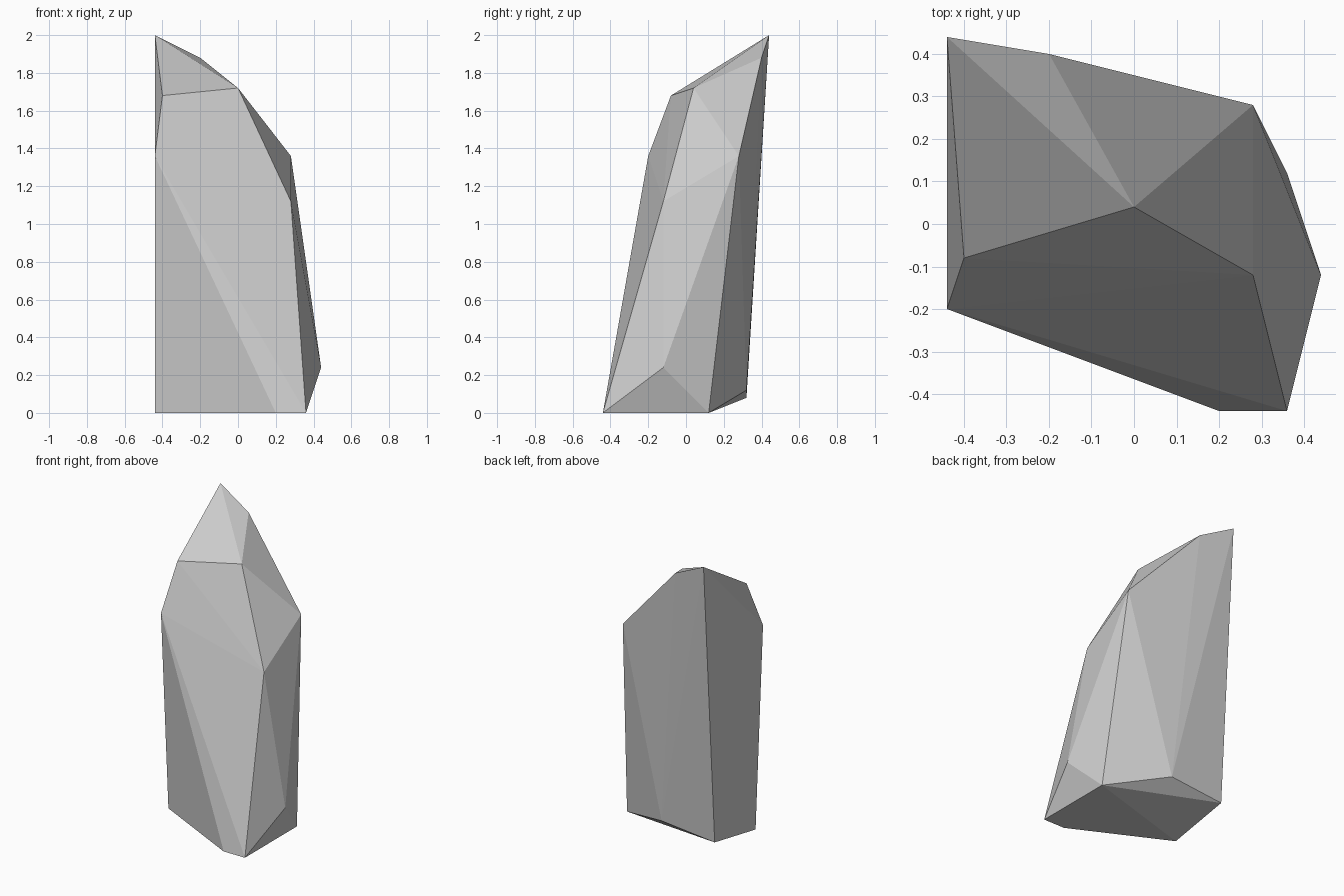
import bpy, bmesh

if "Cube" in bpy.data.objects:
    bpy.data.objects.remove(bpy.data.objects["Cube"])

# Key corners of the faceted crystal shard, grouped from bottom to top
base = [(-0.44, -0.12, 0), (0.2, -0.44, 0), (0.36, -0.44, 0), (0.36, 0.12, 0)]
lower_rim = [(-0.44, 0.32, 0.08), (-0.04, 0.32, 0.12), (0.44, -0.12, 0.24)]
shoulder = [(0.28, -0.12, 1.12), (0.28, 0.28, 1.36), (-0.44, -0.2, 1.36)]
tip = [(-0.4, -0.08, 1.68), (0, 0.04, 1.72), (-0.2, 0.4, 1.88), (-0.44, 0.44, 2.0)]

# Wrap the corners in a convex skin with flat facets
bm = bmesh.new()
for co in base + lower_rim + shoulder + tip:
    bm.verts.new(co)
bmesh.ops.convex_hull(bm, input=bm.verts[:])
bmesh.ops.recalc_face_normals(bm, faces=bm.faces[:])

mesh = bpy.data.meshes.new("rock_shard")
bm.to_mesh(mesh)
bm.free()
bpy.context.collection.objects.link(bpy.data.objects.new("rock_shard", mesh))
